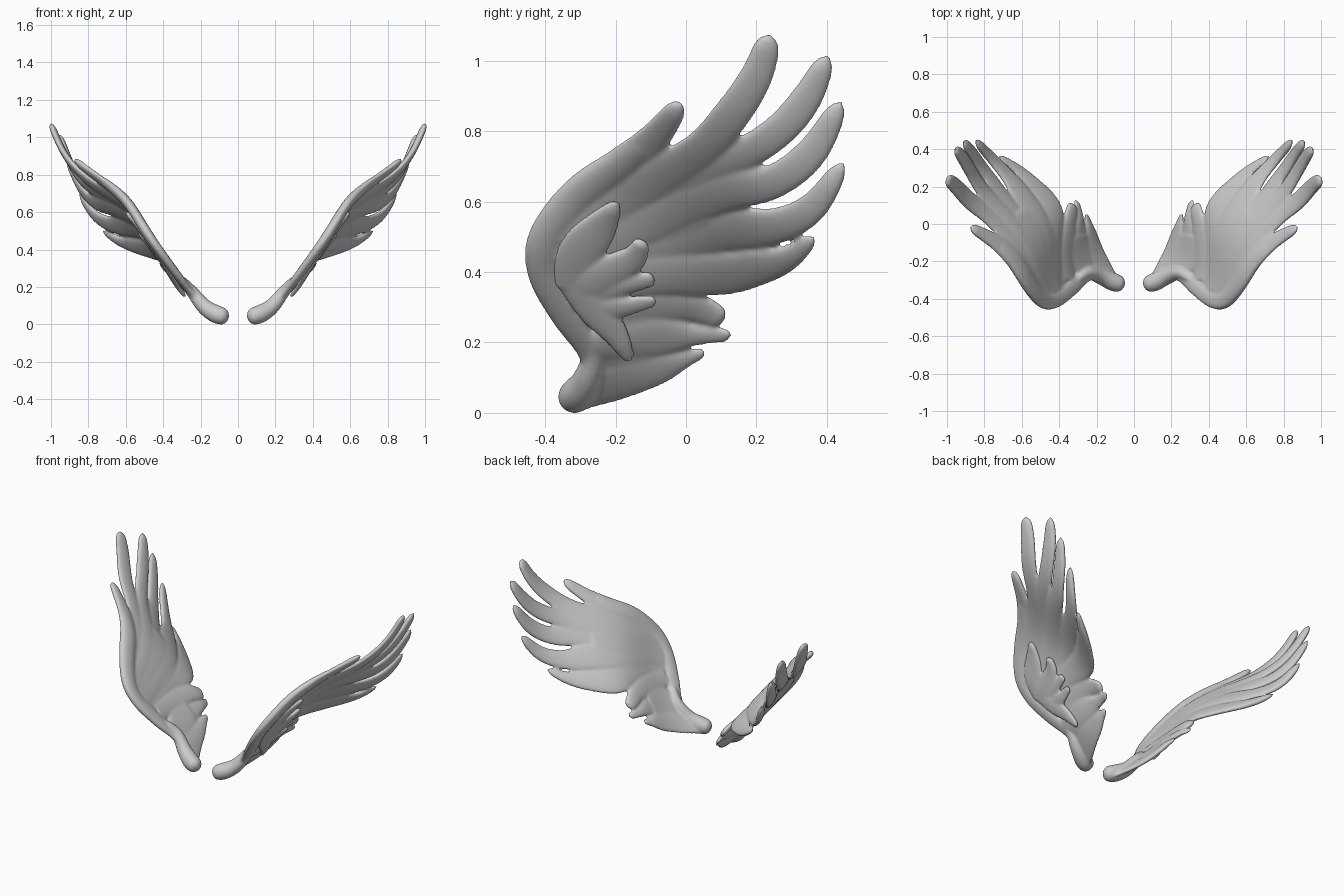
import bpy, bmesh, math
from mathutils import Vector

if "Cube" in bpy.data.objects:
    bpy.data.objects.remove(bpy.data.objects["Cube"])

# Wing sheet: x as a smooth function of (y, z), through sampled points
SHEET = [(-.33, .04, .10), (-.25, .01, .095), (-.1, .06, .175), (.04, .17, .255),
         (.12, .22, .308), (.1, .25, .318), (.08, .31, .352), (0, .34, .39), (-.27, .15, .235),
         (-.31, .24, .31), (-.38, .33, .375), (-.45, .45, .46), (-.3, .66, .605),
         (-.1, .81, .785), (-.01, .88, .885), (.23, 1.06, .99), (.4, 1.0, .95),
         (.44, .87, .90), (.44, .70, .84), (.36, .49, .71)]


def solve(a, b):
    n = len(b)
    m = [row[:] + [v] for row, v in zip(a, b)]
    for i in range(n):
        p = max(range(i, n), key=lambda r: abs(m[r][i]))
        m[i], m[p] = m[p], m[i]
        for r in range(n):
            if r != i:
                k = m[r][i] / m[i][i]
                m[r] = [u - k * v for u, v in zip(m[r], m[i])]
    return [m[i][n] / m[i][i] for i in range(n)]


def basis(y, z):
    return [math.hypot(y - p[0], z - p[1]) ** 3 for p in SHEET] + [1, y, z]


N = len(SHEET)
rows = [basis(p[0], p[1]) for p in SHEET]
for i in range(N):
    rows[i][i] += .001
cols = [[1] * N + [0] * 3, [p[0] for p in SHEET] + [0] * 3, [p[1] for p in SHEET] + [0] * 3]
COEF = solve(rows + cols, [p[2] for p in SHEET] + [0] * 3)


def sheet_x(y, z):
    camber = .035 * math.exp(-((y + .05) ** 2 + (z - .59) ** 2) / .05)
    return sum(c * v for c, v in zip(COEF, basis(y, z))) - camber


def sheet_point(y, z, lift):
    e = .01
    x = sheet_x(y, z)
    n = Vector((1, -(sheet_x(y + e, z) - x) / e, -(sheet_x(y, z + e) - x) / e)).normalized()
    return Vector((x, y, z)) + n * lift


def spline(pts, u):
    # Catmull-Rom through tuples, u in 0..1
    s = u * (len(pts) - 1)
    i = min(int(s), len(pts) - 2)
    t = s - i
    p1, p2 = Vector(pts[i]), Vector(pts[i + 1])
    p0 = Vector(pts[i - 1]) if i else 2 * p1 - p2
    p3 = Vector(pts[i + 2]) if i + 2 < len(pts) else 2 * p2 - p1
    return .5 * (2 * p1 + (p2 - p0) * t + (2 * p0 - 5 * p1 + 4 * p2 - p3) * t * t
                 + (3 * p1 - p0 - 3 * p2 + p3) * t ** 3)


def loft(bm, rings):
    vs = [[bm.verts.new(p) for p in r] for r in rings]
    k = len(vs[0])
    for a, b in zip(vs, vs[1:]):
        for j in range(k):
            bm.faces.new((a[j], a[(j + 1) % k], b[(j + 1) % k], b[j]))
    bm.faces.new(vs[0][::-1])
    bm.faces.new(vs[-1])


def feather(bm, pts, lift=0, rise=0, thick=.018, steps=36):
    # pts are (y, z, half width); flattened section bent onto the sheet
    rings = []
    for i in range(steps + 1):
        u = i / steps
        p = spline(pts, u)
        d = spline(pts, min(1, u + .01)) - spline(pts, max(0, u - .01))
        d = Vector((d.x, d.y)).normalized()
        end = math.sqrt(max(.02, 1 - (max(0, u - .92) / .08) ** 2))
        w = p.z * end
        t = min(thick, p.z * .55) * end
        ring = []
        for j in range(20):
            a = math.tau * j / 20
            c, s = math.cos(a), math.sin(a)
            s = math.copysign(abs(s) ** .8, s)
            ring.append(sheet_point(p.x - d.y * w * c, p.y + d.x * w * c,
                                    lift + rise * u + t * s))
        rings.append(ring)
    loft(bm, rings)


def tube(bm, pts, steps=30):
    # pts are (x, y, z, radius), with rounded ends
    rings = []
    for i in range(steps + 1):
        u = i / steps
        p = spline(pts, u)
        d = (spline(pts, min(1, u + .01)) - spline(pts, max(0, u - .01))).to_3d().normalized()
        s = d.cross(Vector((0, 0, 1))).normalized()
        t = s.cross(d)
        e = max(0, 1 - min(u, 1 - u) / .13)
        r = p[3] * math.sqrt(max(.03, 1 - e * e))
        rings.append([p.to_3d() + r * (s * math.cos(math.tau * j / 16) + t * math.sin(math.tau * j / 16))
                      for j in range(16)])
    loft(bm, rings)


def finish(bm, name, smooth):
    # Fuse the feathers into one skin, soften, mirror to the other side
    bmesh.ops.recalc_face_normals(bm, faces=bm.faces)
    me = bpy.data.meshes.new(name)
    bm.to_mesh(me)
    bm.free()
    ob = bpy.data.objects.new(name, me)
    bpy.context.collection.objects.link(ob)
    rm = ob.modifiers.new("fuse", 'REMESH')
    rm.mode = 'VOXEL'
    rm.voxel_size = .0065
    rm.use_smooth_shade = True
    sm = ob.modifiers.new("soften", 'SMOOTH')
    sm.factor = .5
    sm.iterations = smooth
    mi = ob.modifiers.new("other_side", 'MIRROR')
    mi.use_axis[0] = True
    mi.use_mirror_merge = False


# Main wings: long flight feathers and short trailing feathers
bm = bmesh.new()
FLIGHT = [
    [(-.39, .43, .05), (-.335, .57, .06), (-.21, .68, .055), (-.1, .77, .047), (-.012, .882, .028)],
    [(-.36, .5, .08), (-.15, .63, .07), (.03, .74, .055), (.13, .85, .053), (.2, .96, .047), (.24, 1.077, .034)],
    [(-.36, .46, .08), (-.1, .6, .07), (.1, .7, .05), (.25, .79, .048), (.34, .89, .045), (.405, 1.016, .027)],
    [(-.36, .43, .08), (-.1, .55, .07), (.1, .63, .06), (.25, .66, .05), (.36, .745, .046), (.443, .888, .027)],
    [(-.36, .4, .08), (-.1, .47, .07), (.1, .52, .065), (.25, .53, .052), (.36, .585, .043), (.45, .713, .023)],
    [(-.33, .36, .07), (-.1, .4, .065), (.1, .4, .062), (.2, .415, .054), (.29, .441, .037), (.37, .502, .018)],
]
TRAILING = [
    [(-.3, .3, .05), (-.12, .31, .055), (0, .305, .042), (.06, .288, .037), (.11, .262, .024)],
    [(-.27, .19, .04), (-.1, .22, .06), (.03, .224, .03), (.132, .222, .017)],
    [(-.31, .05, .045), (-.2, .1, .065), (-.08, .13, .05), (.0, .155, .026), (.055, .172, .014)],
]
for i, f in enumerate(FLIGHT):
    feather(bm, f, lift=.005 * (i % 2))
for i, f in enumerate(TRAILING):
    feather(bm, f, lift=.004 * (i % 2), thick=.016)
# Broad palms under the feather roots
feather(bm, [(-.37, .42, .06), (-.2, .49, .15), (-.05, .54, .15), (.08, .6, .09)], thick=.018)
feather(bm, [(-.27, .2, .03), (-.2, .2, .1), (-.12, .22, .1), (-.05, .23, .06)], thick=.016)
# Arm: thick leading edge, and the round shoulder
feather(bm, [(-.25, .11, .035), (-.28, .19, .036), (-.345, .285, .042), (-.405, .4, .045), (-.397, .5, .05),
             (-.305, .62, .05), (-.18, .71, .045), (-.08, .79, .03)], thick=.027, steps=50)
tube(bm, [(.05, -.33, .04, .04), (.11, -.31, .052, .049), (.18, -.28, .095, .042), (.25, -.262, .18, .032),
          (.32, -.31, .26, .02)])
finish(bm, "wings", 8)

# Small covert feathers layered on the outer underside
bm = bmesh.new()
COVERTS = [
    [(-.33, .36, .05), (-.305, .46, .065), (-.245, .54, .05), (-.19, .62, .014)],
    [(-.3, .36, .06), (-.22, .41, .05), (-.15, .455, .038), (-.12, .512, .022)],
    [(-.28, .34, .05), (-.18, .375, .03), (-.088, .4, .019)],
    [(-.26, .3, .045), (-.17, .318, .027), (-.085, .34, .015)],
    [(-.33, .4, .05), (-.26, .31, .05), (-.2, .24, .035), (-.156, .165, .014)],
]
for i, f in enumerate(COVERTS):
    feather(bm, f, lift=.01 + .004 * (i % 2), rise=.022, thick=.015, steps=24)
finish(bm, "covert_feathers", 4)
